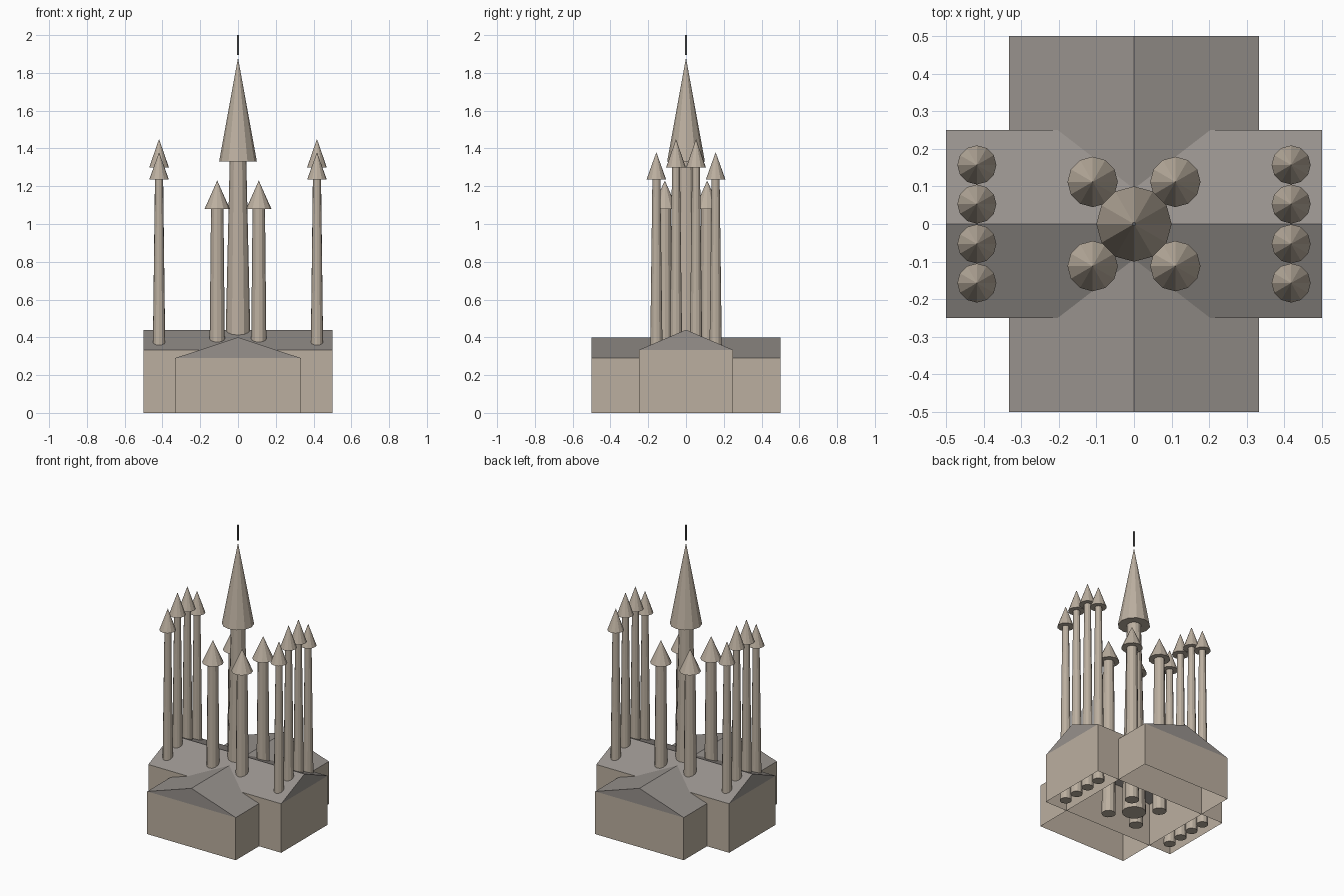
import bpy

cube = bpy.data.objects.get("Cube")
if cube:
    bpy.data.objects.remove(cube, do_unlink=True)


def material(name, color):
    mat = bpy.data.materials.new(name)
    mat.use_nodes = True
    mat.diffuse_color = (*color, 1)
    mat.node_tree.nodes["Principled BSDF"].inputs["Base Color"].default_value = (*color, 1)
    return mat


stone = material("warm stone", (0.50, 0.43, 0.35))
slate = material("grey slate", (0.31, 0.285, 0.265))
metal = material("dark metal", (0.1, 0.1, 0.1))


def gabled_hall(name, half_width, half_length, eave, ridge, along_x):
    """Open-bottomed hall: stone walls with a slate gable roof on top."""
    profile = [(-half_width, 0), (-half_width, eave), (0, ridge),
               (half_width, eave), (half_width, 0)]
    verts = []
    for end in (-half_length, half_length):
        for side, z in profile:
            verts.append((end, -side, z) if along_x else (side, end, z))
    n = len(profile)
    # side walls and roof slopes
    faces = [(i, i + n, i + n + 1, i + 1) for i in range(n - 1)]
    # end walls with separate gable triangles
    for k in (0, n):
        wall, gable = (k, k + 1, k + 3, k + 4), (k + 1, k + 2, k + 3)
        faces += [wall, gable] if k == 0 else [wall[::-1], gable[::-1]]
    mesh = bpy.data.meshes.new(name)
    mesh.from_pydata(verts, [], faces)
    mesh.materials.append(stone)
    mesh.materials.append(slate)
    for face in mesh.polygons:
        face.material_index = int(face.center.z > eave)
    obj = bpy.data.objects.new(name, mesh)
    bpy.context.collection.objects.link(obj)


def taper(name, x, y, z0, z1, r0, r1, mat):
    """Upright twelve-sided shaft or cone between two heights."""
    bpy.ops.mesh.primitive_cone_add(vertices=12, radius1=r0, radius2=r1,
                                    depth=z1 - z0, location=(x, y, (z0 + z1) / 2))
    obj = bpy.context.object
    obj.name = name
    obj.data.materials.append(mat)


def tower(name, x, y, base, top, r0, r1, cap):
    taper(name + "_shaft", x, y, 0, base, r0, r1, stone)
    taper(name + "_spire", x, y, base, top, cap, 0, stone)


# crossing halls
gabled_hall("nave", 0.333, 0.5, 0.29, 0.40, False)
gabled_hall("transept", 0.25, 0.5, 0.333, 0.44, True)

# central tower with its finial
tower("central_tower", 0, 0, 1.33, 1.88, 0.075, 0.044, 0.1)
taper("finial", 0, 0, 1.895, 2.0, 0.005, 0.005, metal)

for sx, side in ((-1, "right"), (1, "left")):
    for sy, end in ((-1, "front"), (1, "back")):
        # four towers around the centre
        tower(f"crossing_tower_{end}_{side}", sx * 0.11, sy * 0.112,
              1.08, 1.23, 0.044, 0.033, 0.067)
        # rows of slender towers at the transept ends
        tower(f"outer_tower_{end}_{side}", sx * 0.418, sy * 0.157,
              1.235, 1.38, 0.037, 0.021, 0.052)
        tower(f"inner_tower_{end}_{side}", sx * 0.418, sy * 0.053,
              1.30, 1.45, 0.037, 0.021, 0.052)
